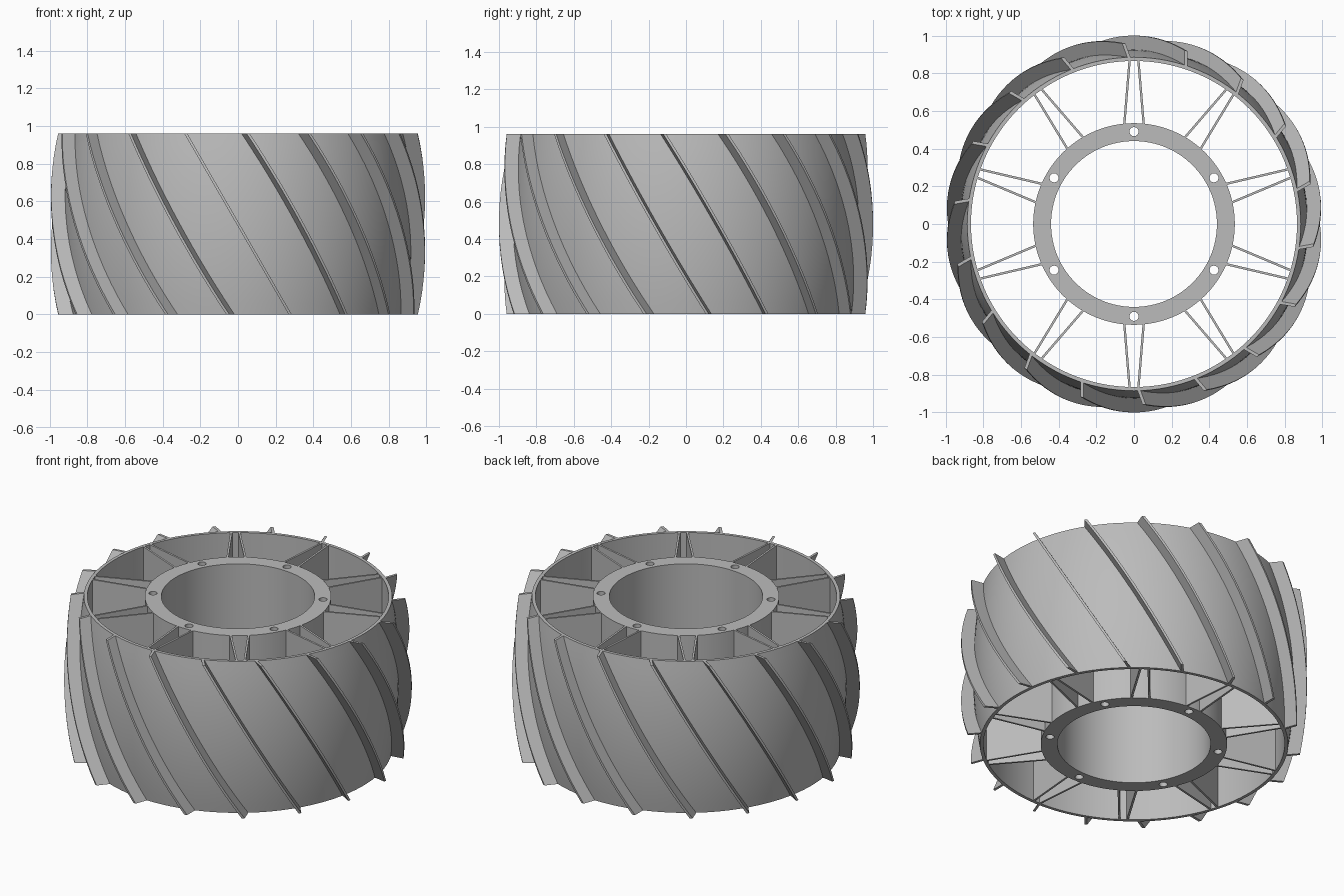
import bpy, bmesh, math
from mathutils import Vector, Matrix

HEIGHT = 0.96
MID = HEIGHT / 2
BULGE = 0.04        # how far the barrel swells at mid height
RIM_INNER, RIM_OUTER = 0.865, 0.885
TIP = 0.96          # blade tip radius at the top and bottom
HUB_INNER, HUB_OUTER = 0.44, 0.535
SEGMENTS = 128

if "Cube" in bpy.data.objects:
    bpy.data.objects.remove(bpy.data.objects["Cube"])

grey = bpy.data.materials.new("light grey")
grey.use_nodes = True
colour = (0.5, 0.5, 0.5, 1)
grey.diffuse_color = colour
grey.node_tree.nodes["Principled BSDF"].inputs["Base Color"].default_value = colour


def barrel(radius, z):
    """Radius of the swollen outline at height z."""
    return radius + BULGE * (1 - ((z - MID) / MID) ** 2)


def add_object(name, bm):
    bmesh.ops.recalc_face_normals(bm, faces=bm.faces)
    mesh = bpy.data.meshes.new(name)
    bm.to_mesh(mesh)
    bm.free()
    mesh.materials.append(grey)
    obj = bpy.data.objects.new(name, mesh)
    bpy.context.collection.objects.link(obj)
    return obj


def smooth(obj):
    bpy.ops.object.select_all(action='DESELECT')
    obj.select_set(True)
    bpy.context.view_layer.objects.active = obj
    bpy.ops.object.shade_smooth_by_angle(angle=math.radians(30))


def sweep(bm, sections, closed):
    """Skin a row of matching closed cross-sections."""
    rings = [[bm.verts.new(p) for p in section] for section in sections]
    n = len(rings[0])
    pairs = list(zip(rings, rings[1:]))
    if closed:
        pairs.append((rings[-1], rings[0]))
    else:
        bm.faces.new(rings[0])
        bm.faces.new(rings[-1])
    for a, b in pairs:
        for i in range(n):
            j = (i + 1) % n
            bm.faces.new((a[i], a[j], b[j], b[i]))


def lathe(name, profile):
    bm = bmesh.new()
    sections = []
    for k in range(SEGMENTS):
        a = math.tau * k / SEGMENTS
        sections.append([(r * math.cos(a), r * math.sin(a), z) for r, z in profile])
    sweep(bm, sections, True)
    return add_object(name, bm)


# Barrel rim: swollen outside, straight inside
steps = 16
heights = [HEIGHT * i / steps for i in range(steps + 1)]
rim = lathe("rim", [(barrel(RIM_OUTER, z), z) for z in heights]
            + [(RIM_INNER, HEIGHT), (RIM_INNER, 0)])
smooth(rim)

# Hub ring with six bolt holes
hub = lathe("hub", [(HUB_OUTER, 0), (HUB_OUTER, HEIGHT),
                    (HUB_INNER, HEIGHT), (HUB_INNER, 0)])
bm = bmesh.new()
for k in range(6):
    a = math.radians(90 + 60 * k)
    centre = Vector((math.cos(a), math.sin(a), 0)) * 0.49 + Vector((0, 0, MID))
    bmesh.ops.create_cone(bm, cap_ends=True, segments=24, radius1=0.024, radius2=0.024,
                          depth=HEIGHT + 0.2, matrix=Matrix.Translation(centre))
cutter = add_object("bolt_hole_cutter", bm)
cutter.hide_render = True
cut = hub.modifiers.new("bolt_holes", 'BOOLEAN')
cut.operation = 'DIFFERENCE'
cut.solver = 'EXACT'
cut.object = cutter
bpy.context.view_layer.objects.active = hub
bpy.ops.object.modifier_apply(modifier=cut.name)
bpy.data.objects.remove(cutter)
smooth(hub)


# Spokes: ten pairs of thin upright walls closing in towards the rim
def polar(radius, degrees):
    a = math.radians(degrees)
    return Vector((radius * math.cos(a), radius * math.sin(a), 0))


bm = bmesh.new()
for k in range(10):
    middle = 90 + 36 * k
    for side in (-1, 1):
        start = polar(HUB_OUTER - 0.01, middle + side * 5.7)
        end = polar(RIM_INNER + 0.008, middle + side * 1.5)
        across = (end - start).normalized().cross(Vector((0, 0, 1))) * 0.006
        base = [start - across, start + across, end + across, end - across]
        sweep(bm, [base, [p + Vector((0, 0, HEIGHT)) for p in base]], False)
add_object("spokes", bm)

# Blades: eighteen flat slanted plates trimmed to the barrel outline
SLANT = -math.tan(math.radians(30))
HALF_THICK = 0.008
bm = bmesh.new()
for k in range(18):
    turn = Matrix.Rotation(math.radians(-90 + 20 * k), 3, 'Z')
    sections = []
    for z in heights:
        shift = SLANT * (z - MID)
        section = []
        for radius, side in ((RIM_OUTER - 0.01, -1), (TIP, -1),
                             (TIP, 1), (RIM_OUTER - 0.01, 1)):
            y = shift + side * HALF_THICK
            x = math.sqrt(barrel(radius, z) ** 2 - y ** 2)
            section.append(turn @ Vector((x, y, z)))
        sections.append(section)
    sweep(bm, sections, False)
smooth(add_object("blades", bm))
